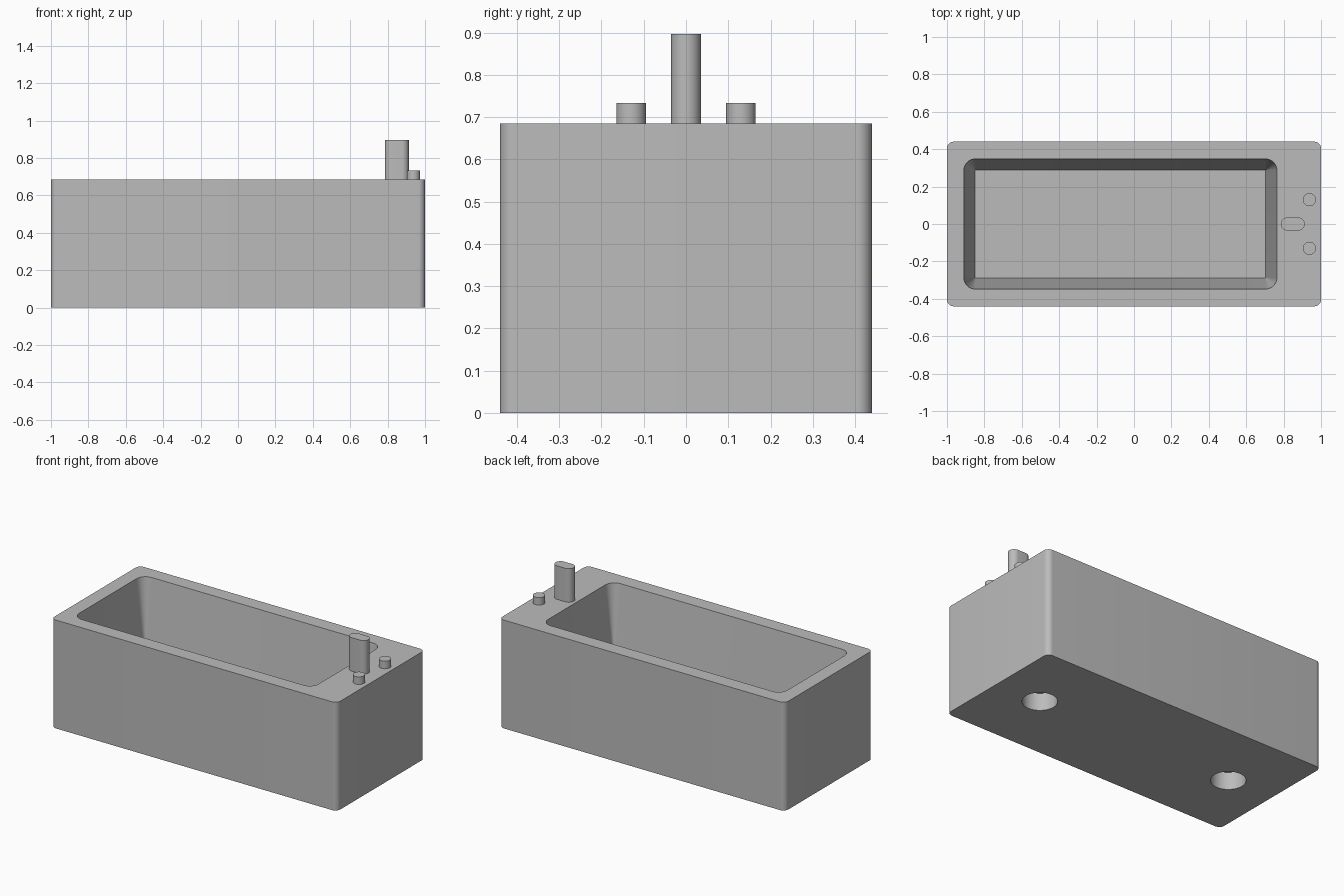
import bpy, bmesh, math

cube = bpy.data.objects.get("Cube")
if cube:
    bpy.data.objects.remove(cube)

grey = bpy.data.materials.new("plain grey")
grey.use_nodes = True
COLOUR = (0.5, 0.5, 0.5, 1)
grey.diffuse_color = COLOUR
grey.node_tree.nodes["Principled BSDF"].inputs["Base Color"].default_value = COLOUR


def outline(cx, cy, hx, hy, r, seg=10):
    """Rounded rectangle, counter-clockwise; a circle when hx = hy = r."""
    pts = []
    for i, (sx, sy) in enumerate(((1, 1), (-1, 1), (-1, -1), (1, -1))):
        for k in range(seg + 1):
            a = (i + k / seg) * math.pi / 2
            pts.append((cx + sx * (hx - r) + r * math.cos(a),
                        cy + sy * (hy - r) + r * math.sin(a)))
    return pts


def loft(name, levels):
    """Solid through a stack of (z, outline) levels."""
    bm = bmesh.new()
    rings = [[bm.verts.new((x, y, z)) for x, y in pts] for z, pts in levels]
    for low, high in zip(rings, rings[1:]):
        n = len(low)
        for i in range(n):
            j = (i + 1) % n
            bm.faces.new((low[i], low[j], high[j], high[i]))
    bm.faces.new(rings[0][::-1])
    bm.faces.new(rings[-1])
    bmesh.ops.remove_doubles(bm, verts=bm.verts, dist=1e-5)
    mesh = bpy.data.meshes.new(name)
    bm.to_mesh(mesh)
    bm.free()
    mesh.materials.append(grey)
    ob = bpy.data.objects.new(name, mesh)
    bpy.context.collection.objects.link(ob)
    return ob


def prism(name, z0, z1, *shape):
    return loft(name, [(z0, outline(*shape)), (z1, outline(*shape))])


def activate(ob):
    bpy.ops.object.select_all(action='DESELECT')
    ob.select_set(True)
    bpy.context.view_layer.objects.active = ob


def cut(ob, cutter):
    cutter.hide_render = True
    mod = ob.modifiers.new("cut", 'BOOLEAN')
    mod.operation, mod.solver, mod.object = 'DIFFERENCE', 'EXACT', cutter
    activate(ob)
    bpy.ops.object.modifier_apply(modifier=mod.name)
    bpy.data.objects.remove(cutter)


TOP, FLOOR = 0.685, 0.19

# Tub block with rounded vertical corners
tub = prism("tub", 0, TOP, 0, 0, 1, 0.44, 0.035)

# Tapered basin whose corner radius shrinks towards the floor
EXTRA = 0.05
flare = 0.06 * EXTRA / (TOP - FLOOR)
cut(tub, loft("basin_cutter", [
    (FLOOR, outline(-0.073, 0, 0.777, 0.288, 0.002)),
    (TOP + EXTRA, outline(-0.073, 0, 0.837 + flare, 0.348 + flare, 0.062 + flare))]))

# Round blind holes underneath
for x in (-0.69, 0.69):
    cut(tub, prism("hole_cutter", -0.1, 0.11, x, 0, 0.1, 0.1, 0.1))

# Drain with a raised ring
drain = prism("drain_ring", FLOOR - 0.005, FLOOR + 0.008, 0.6, 0, 0.06, 0.06, 0.06)
cut(drain, prism("drain_cutter", FLOOR + 0.001, FLOOR + 0.1, 0.6, 0, 0.037, 0.037, 0.037))

# Spout and two tap knobs
spout = prism("spout", TOP, 0.897, 0.849, 0, 0.064, 0.035, 0.035)
parts = [tub, drain, spout]
for side, y in (("left", 0.13), ("right", -0.13)):
    parts.append(prism("tap_knob_" + side, TOP, 0.733, 0.938, y, 0.035, 0.035, 0.035))

for ob in parts:
    activate(ob)
    bpy.ops.object.shade_smooth_by_angle(angle=math.radians(30))
